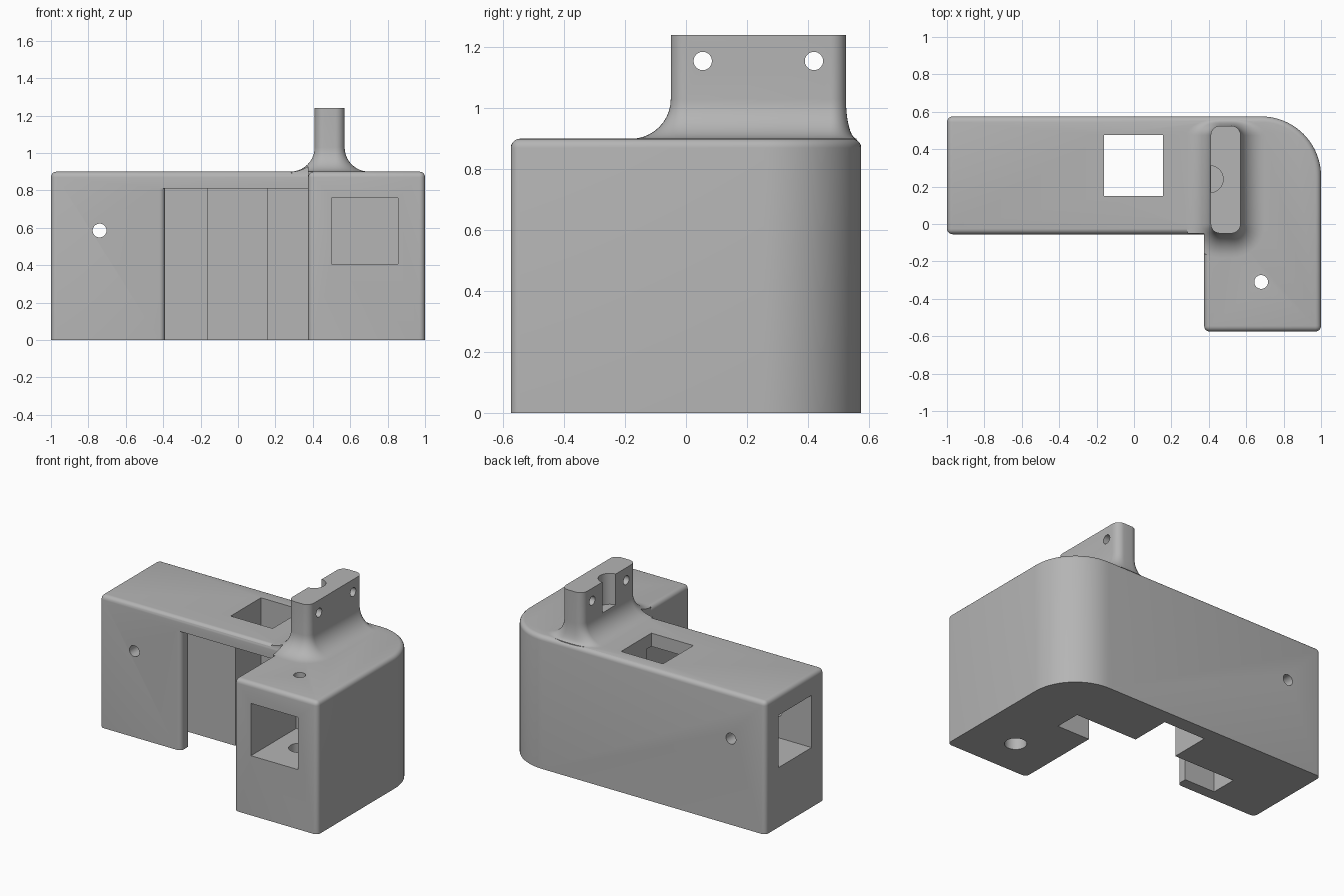
import bpy, bmesh
from math import sin, cos, pi, radians
from mathutils import Matrix, Vector

if "Cube" in bpy.data.objects:
    bpy.data.objects.remove(bpy.data.objects["Cube"])

grey = bpy.data.materials.new("plain grey")
grey.use_nodes = True
colour = (0.46, 0.46, 0.46, 1)
grey.diffuse_color = colour
grey.node_tree.nodes["Principled BSDF"].inputs["Base Color"].default_value = colour


def make_object(name, bm):
    bmesh.ops.recalc_face_normals(bm, faces=bm.faces[:])
    mesh = bpy.data.meshes.new(name)
    bm.to_mesh(mesh)
    bm.free()
    mesh.materials.append(grey)
    obj = bpy.data.objects.new(name, mesh)
    bpy.context.collection.objects.link(obj)
    return obj


def arc(cx, cy, r, start, end, steps):
    angles = [radians(start + (end - start) * i / steps) for i in range(steps + 1)]
    return [(cx + r * cos(a), cy + r * sin(a)) for a in angles]


def loft(rings):
    """Closed solid through rings of equal point count."""
    bm = bmesh.new()
    loops = [[bm.verts.new(p) for p in ring] for ring in rings]
    n = len(loops[0])
    for a, b in zip(loops, loops[1:]):
        for i in range(n):
            bm.faces.new((a[i], a[(i + 1) % n], b[(i + 1) % n], b[i]))
    bm.faces.new(loops[0][::-1])
    bm.faces.new(loops[-1])
    return bm


def prism(outline, z0, z1):
    return loft([[(x, y, z) for x, y in outline] for z in (z0, z1)])


def box(name, x0, x1, y0, y1, z0, z1):
    return make_object(name, prism([(x0, y0), (x1, y0), (x1, y1), (x0, y1)], z0, z1))


def drill(name, axis, centre, r, length):
    bm = bmesh.new()
    bmesh.ops.create_cone(bm, cap_ends=True, segments=40, radius1=r, radius2=r, depth=length)
    turn = Vector((0, 0, 1)).rotation_difference(Vector(axis)).to_matrix().to_4x4()
    bm.transform(Matrix.Translation(centre) @ turn)
    return make_object(name, bm)


def combine(target, tool, operation):
    mod = target.modifiers.new(tool.name, 'BOOLEAN')
    mod.operation, mod.solver, mod.object = operation, 'EXACT', tool
    bpy.context.view_layer.update()
    result = bpy.data.meshes.new_from_object(
        target.evaluated_get(bpy.context.evaluated_depsgraph_get()))
    target.modifiers.clear()
    target.data = result
    bpy.data.objects.remove(tool)


# L-shaped body with one large rounded corner and softened outer edges
outline = [(0.375, -0.575), (1, -0.575)] + arc(0.68, 0.255, 0.32, 0, 90, 20)
outline += [(-1, 0.575), (-1, -0.055), (0.375, -0.055)]
bm = prism(outline, 0, 0.9)
bmesh.ops.recalc_face_normals(bm, faces=bm.faces[:])
soft = []
for e in bm.edges:
    heights = [v.co.z for v in e.verts]
    upright = abs(heights[0] - heights[1]) > 0.5
    if min(heights) > 0.8 or (upright and e.calc_face_angle_signed() > 1):
        soft.append(e)
bmesh.ops.bevel(bm, geom=soft, offset=0.03, segments=5, profile=0.5,
                affect='EDGES', clamp_overlap=True)
bracket = make_object("bracket", bm)


# Upright tab that flares into the body
def tab_ring(z, grow):
    r = 0.05 + grow
    ring = []
    for cx, cy, start in ((0.52, 0.475, 0), (0.46, 0.475, 90), (0.46, 0, 180), (0.52, 0, 270)):
        ring += arc(cx, cy, r, start, start + 90, 8)
    # the back edge has little room to flare
    return [(x, y if y < 0.475 else 0.475 + (y - 0.475) * (0.05 + 0.27 * grow) / r, z)
            for x, y in ring]


flare = 0.13
rings = [tab_ring(0.83, flare)]
for i in range(11):
    a = pi / 2 * i / 10
    rings.append(tab_ring(0.9 + flare * (1 - cos(a)), flare * (1 - sin(a))))
rings.append(tab_ring(1.24, 0))
tab = make_object("tab", loft(rings))
combine(tab, box("inner_corner_trim", 0, 0.375, -0.5, -0.05, 0.7, 1.02), 'DIFFERENCE')
combine(bracket, tab, 'UNION')

# Front opening with a rounded lip, wide flange slot, and through pocket
mouth = [(0.375, 0.2), (-0.39, 0.2)] + arc(-0.42, -0.025, 0.03, 0, -90, 6)
mouth += [(-0.42, -0.2), (0.375, -0.2)]
cutters = [
    make_object("mouth", prism(mouth, -0.1, 0.81)),
    box("flange_slot", -0.62, 0.62, 0.02, 0.2, -0.1, 0.81),
    box("pocket", -0.16, 0.155, 0.15, 0.475, -0.1, 1),
    # Square sockets in the two arm ends
    box("front_socket", 0.5, 0.855, -0.7, -0.09, 0.405, 0.76),
    box("side_socket", -1.1, -0.52, 0.08, 0.435, 0.405, 0.76),
    # Screw holes
    drill("side_screw", (0, 1, 0), (-0.74, 0.25, 0.585), 0.037, 1),
    drill("front_screw", (0, 0, 1), (0.68, -0.31, 0.5), 0.037, 1.2),
    drill("front_access", (0, 0, 1), (0.68, -0.31, 0.2), 0.068, 0.5),
    # Half-round groove and cross holes in the tab
    drill("tab_groove", (0, 0, 1), (0.405, 0.24, 1.18), 0.072, 0.3),
    drill("tab_hole_front", (1, 0, 0), (0.49, 0.055, 1.155), 0.03, 0.5),
    drill("tab_hole_back", (1, 0, 0), (0.49, 0.42, 1.155), 0.03, 0.5),
]
for cutter in cutters:
    combine(bracket, cutter, 'DIFFERENCE')

bpy.ops.object.select_all(action='DESELECT')
bracket.select_set(True)
bpy.context.view_layer.objects.active = bracket
bpy.ops.object.shade_smooth_by_angle(angle=radians(30))
